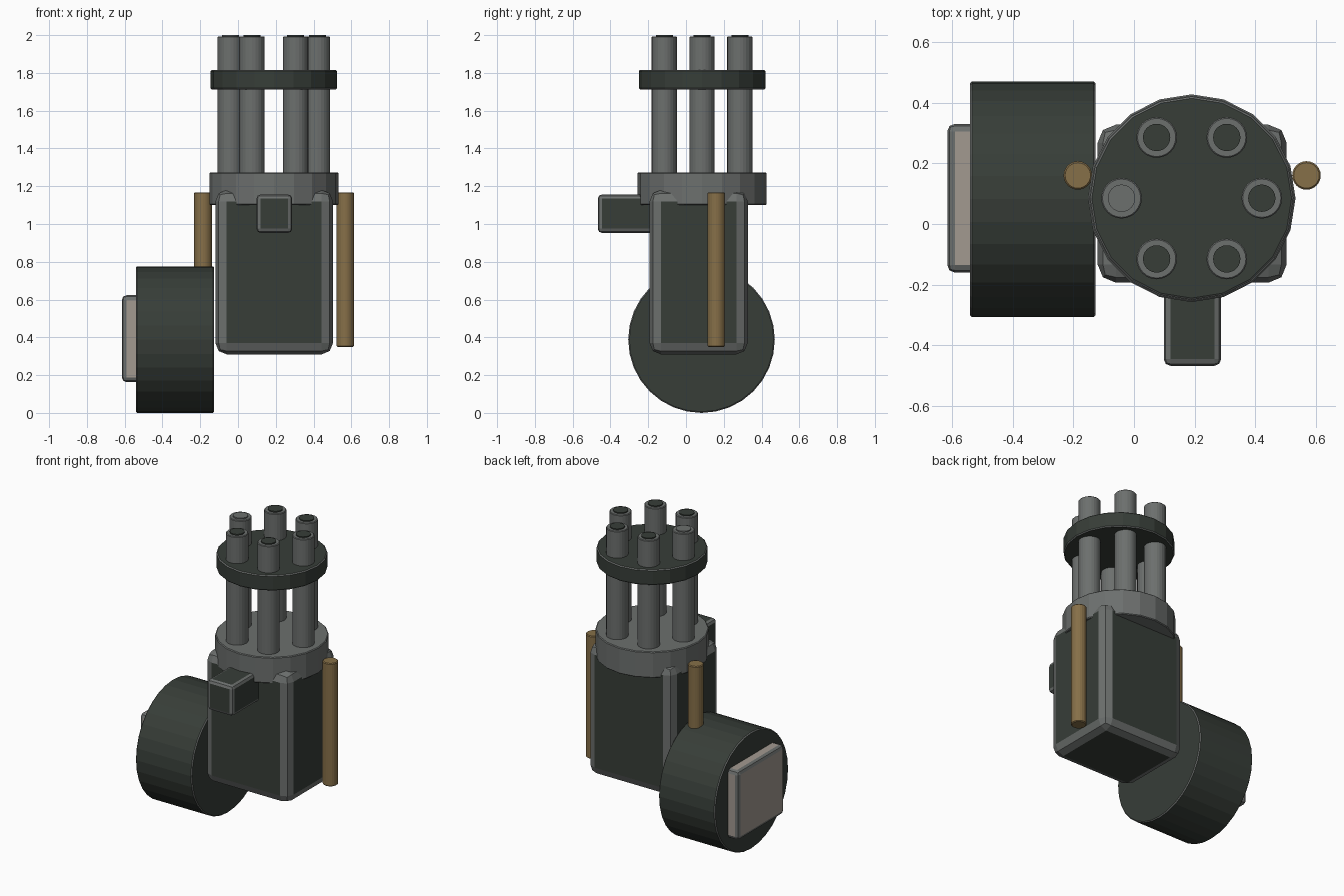
import bpy, bmesh, math
from mathutils import Matrix, Vector

if "Cube" in bpy.data.objects:
    bpy.data.objects.remove(bpy.data.objects["Cube"])


def material(name, rgb):
    m = bpy.data.materials.new(name)
    m.diffuse_color = (*rgb, 1)
    m.use_nodes = True
    m.node_tree.nodes["Principled BSDF"].inputs["Base Color"].default_value = m.diffuse_color
    return m


GREEN = material("dark green", (0.038, 0.047, 0.039))
GREY = material("steel grey", (0.15, 0.16, 0.155))
BROWN = material("brass brown", (0.24, 0.16, 0.065))
BEIGE = material("warm beige", (0.36, 0.32, 0.28))


def finish(bm, name, mats):
    me = bpy.data.meshes.new(name)
    bm.normal_update()
    bm.to_mesh(me)
    bm.free()
    for m in mats:
        me.materials.append(m)
    ob = bpy.data.objects.new(name, me)
    bpy.context.collection.objects.link(ob)
    return ob


def box(name, lo, hi, bevel, segments, main, trim):
    """Bevelled box: flat sides in main colour, bevels in trim colour."""
    lo, hi = Vector(lo), Vector(hi)
    bm = bmesh.new()
    bmesh.ops.create_cube(bm, size=1, matrix=Matrix.Translation((lo + hi) / 2)
                          @ Matrix.Diagonal((*(hi - lo), 1)))
    bmesh.ops.bevel(bm, geom=bm.edges[:], offset=bevel, segments=segments,
                    profile=0.5, affect='EDGES')
    bm.normal_update()
    for f in bm.faces:
        f.material_index = 0 if max(abs(c) for c in f.normal) > 0.999 else 1
    return finish(bm, name, [main, trim])


def cylinder(name, base, radius, length, sides, main, trim=None, bevel=0.0, axis='Z'):
    """Cylinder from base along +Z or +X, with an optional trimmed rim bevel."""
    bm = bmesh.new()
    bmesh.ops.create_cone(bm, cap_ends=True, segments=sides, radius1=radius,
                          radius2=radius, depth=length,
                          matrix=Matrix.Translation((0, 0, length / 2)))
    if bevel:
        rims = [e for e in bm.edges if abs(e.verts[0].co.z - e.verts[1].co.z) < 1e-5]
        bmesh.ops.bevel(bm, geom=rims, offset=bevel, segments=1, affect='EDGES')
    bm.normal_update()
    for f in bm.faces:
        f.material_index = 1 if trim and 0.1 < abs(f.normal.z) < 0.9 else 0
    turn = Matrix.Rotation(math.pi / 2, 4, 'Y') if axis == 'X' else Matrix()
    bm.transform(Matrix.Translation(base) @ turn)
    return finish(bm, name, [main, trim] if trim else [main])


CX, CY = 0.19, 0.085

# Housing, rear handle block and side drum
box("housing", (-0.12, -0.193, 0.31), (0.503, 0.327, 1.18), 0.06, 2, GREEN, GREY)
box("handle", (0.098, -0.467, 0.953), (0.287, -0.1, 1.156), 0.022, 2, GREEN, GREY)
cylinder("drum", (-0.54, 0.082, 0.388), 0.388, 0.413, 32, GREEN, GREY, 0.006, 'X')
box("drum_plate", (-0.615, -0.16, 0.163), (-0.5, 0.33, 0.623), 0.025, 2, BEIGE, GREY)

# Side rods
for name, x in (("left_rod", -0.185), ("right_rod", 0.568)):
    cylinder(name, (x, 0.16, 0.35), 0.047, 0.818, 24, BROWN, bevel=0.005)

# Barrel base and clamp disc
cylinder("barrel_base", (CX, CY, 1.10), 0.342, 0.173, 20, GREY, bevel=0.005)
cylinder("clamp_disc", (CX, CY, 1.713), 0.335, 0.102, 20, GREEN, GREY, 0.006)

# Six barrels with muzzle caps
for i in range(6):
    a = i * math.pi / 3
    x, y = CX + 0.231 * math.cos(a), CY + 0.231 * math.sin(a)
    cylinder(f"barrel_{i + 1}", (x, y, 1.2), 0.067, 0.793, 24, GREY, bevel=0.004)
    cylinder(f"muzzle_{i + 1}", (x, y, 1.98), 0.045, 0.02, 24,
             GREY if i == 3 else GREEN)
